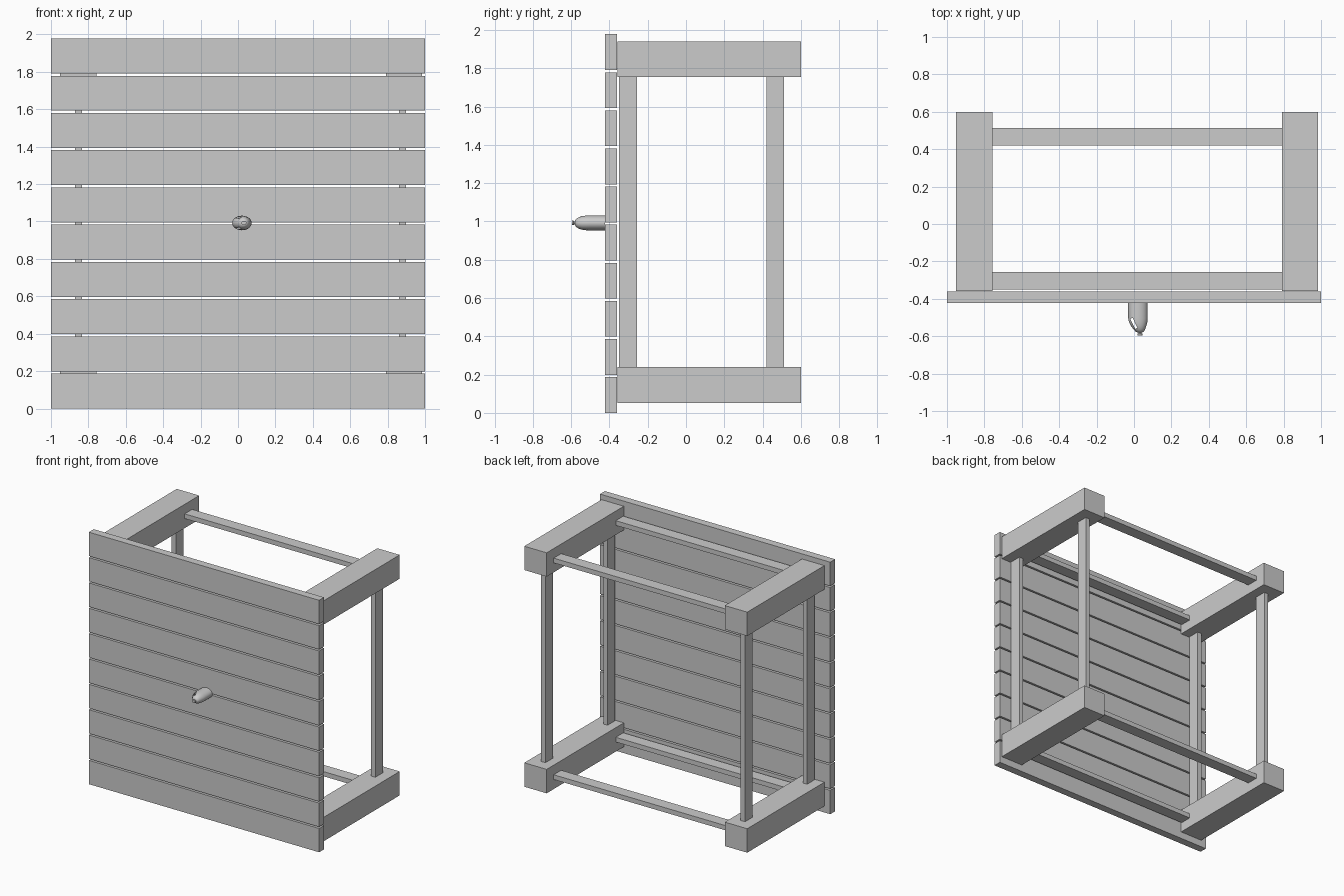
import bpy, bmesh, math

if "Cube" in bpy.data.objects:
    bpy.data.objects.remove(bpy.data.objects["Cube"])


def box(name, x0, x1, y0, y1, z0, z1):
    bm = bmesh.new()
    bmesh.ops.create_cube(bm, size=1)
    for v in bm.verts:
        v.co = ((x0 + x1) / 2 + v.co.x * (x1 - x0),
                (y0 + y1) / 2 + v.co.y * (y1 - y0),
                (z0 + z1) / 2 + v.co.z * (z1 - z0))
    me = bpy.data.meshes.new(name)
    bm.to_mesh(me)
    bm.free()
    ob = bpy.data.objects.new(name, me)
    bpy.context.collection.objects.link(ob)
    return ob


def loft(name, rings, zc, n=32):
    """Elliptical rings (y, centre x, radius x, radius z) skinned along y."""
    bm = bmesh.new()
    loops = []
    for y, cx, rx, rz in rings:
        loops.append([bm.verts.new((cx + rx * math.cos(2 * math.pi * i / n), y,
                                    zc + rz * math.sin(2 * math.pi * i / n)))
                      for i in range(n)])
    for a, b in zip(loops, loops[1:]):
        for i in range(n):
            j = (i + 1) % n
            bm.faces.new((a[i], a[j], b[j], b[i]))
    bm.faces.new(loops[0])
    bm.faces.new(loops[-1])
    bmesh.ops.recalc_face_normals(bm, faces=bm.faces)
    me = bpy.data.meshes.new(name)
    bm.to_mesh(me)
    bm.free()
    ob = bpy.data.objects.new(name, me)
    bpy.context.collection.objects.link(ob)
    return ob


# Front planks
for i in range(10):
    z = i * 0.199
    box(f"front_plank_{i + 1}", -1, 1, -0.422, -0.361, z, z + 0.187)

# Corner beams running front to back
LEVELS = {"lower": (0.052, 0.24), "upper": (1.753, 1.94)}
SIDES = {"left": (-0.952, -0.757, -0.853), "right": (0.79, 0.984, 0.88)}
DEPTHS = {"front": (-0.35, -0.257), "back": (0.42, 0.513)}
for level, (z0, z1) in LEVELS.items():
    for side, (x0, x1, _) in SIDES.items():
        box(f"{level}_{side}_beam", x0, x1, -0.357, 0.6, z0, z1)

# Upright slats and cross rails
T = 0.0185
for depth, (y0, y1) in DEPTHS.items():
    for side, (_, _, xc) in SIDES.items():
        box(f"{depth}_{side}_post", xc - T, xc + T, y0, y1, 0.24, 1.753)
    for level, (z0, z1) in LEVELS.items():
        zc = (z0 + z1) / 2
        box(f"{depth}_{level}_rail", -0.757, 0.79, y0, y1, zc - T, zc + T)

# Handle: oval barrel with a rounded nose
ZC = 0.992
handle = loft("handle", [
    (-0.422, 0.021, 0.052, 0.039), (-0.505, 0.021, 0.052, 0.039),
    (-0.525, 0.022, 0.049, 0.038), (-0.545, 0.025, 0.041, 0.035),
    (-0.562, 0.028, 0.032, 0.029), (-0.574, 0.030, 0.023, 0.021),
    (-0.580, 0.031, 0.012, 0.012)], ZC)

# Small button at the tip of the handle
button = loft("handle_button", [
    (-0.575, 0.032, 0.008, 0.008), (-0.585, 0.032, 0.008, 0.008),
    (-0.587, 0.032, 0.013, 0.012), (-0.596, 0.032, 0.013, 0.012)], ZC, 16)

# Slanted slot through the left of the nose
cutter = box("slot_cutter", -0.007, 0.007, -0.03, 0.03, -0.1, 0.1)
cutter.location = (-0.001, -0.531, ZC)
cutter.rotation_euler.z = math.radians(26)
cutter.hide_render = True
cutter.hide_set(True)
mod = handle.modifiers.new("slot", 'BOOLEAN')
mod.object = cutter
mod.operation = 'DIFFERENCE'
mod.solver = 'EXACT'
bpy.context.view_layer.objects.active = handle
handle.select_set(True)
bpy.ops.object.modifier_apply(modifier=mod.name)
bpy.data.objects.remove(cutter)
button.select_set(True)
bpy.ops.object.shade_smooth_by_angle(angle=math.radians(35))
